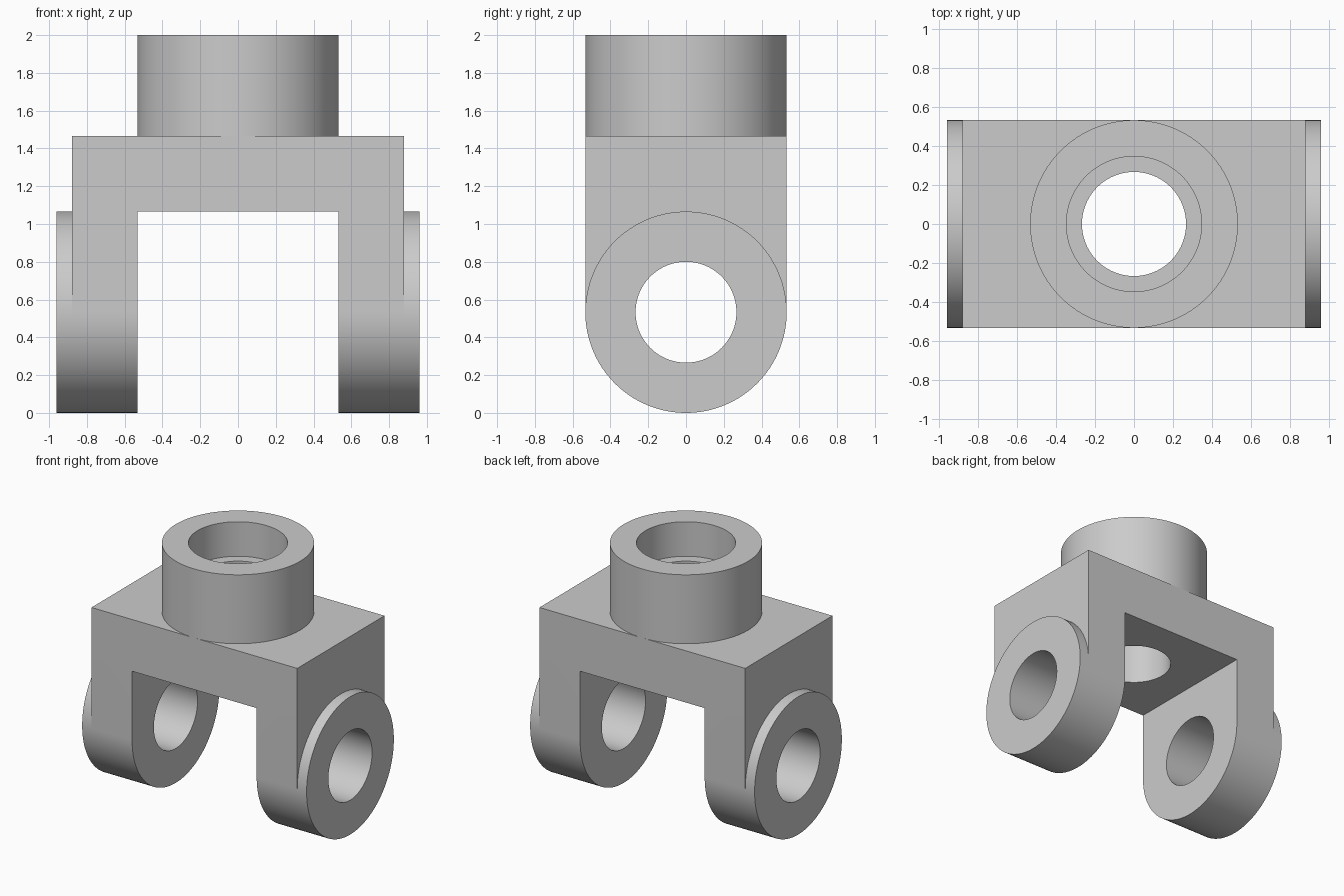
import bpy, bmesh
from math import pi, sin, cos
from mathutils import Matrix, Vector

cube = bpy.data.objects.get("Cube")
if cube:
    bpy.data.objects.remove(cube, do_unlink=True)

R = 0.533        # outer radius, also half the bracket depth
HOLE = 0.267     # through-hole radius
PIVOT = 0.533    # height of the pin holes
SHOULDER = 1.467 # top of the bracket
SEG = 128

steel = bpy.data.materials.new("grey_metal")
steel.use_nodes = True
GREY = (0.6, 0.6, 0.6, 1)
steel.diffuse_color = GREY
steel.node_tree.nodes["Principled BSDF"].inputs["Base Color"].default_value = GREY


def finish(name, bm):
    bmesh.ops.recalc_face_normals(bm, faces=bm.faces)
    mesh = bpy.data.meshes.new(name)
    bm.to_mesh(mesh)
    bm.free()
    mesh.materials.append(steel)
    ob = bpy.data.objects.new(name, mesh)
    bpy.context.collection.objects.link(ob)
    return ob


def prism(name, points, travel):
    """Closed outline swept along a vector."""
    bm = bmesh.new()
    face = bm.faces.new([bm.verts.new(p) for p in points])
    new = bmesh.ops.extrude_face_region(bm, geom=[face], use_keep_orig=True)["geom"]
    bmesh.ops.translate(bm, vec=travel, verts=[g for g in new if isinstance(g, bmesh.types.BMVert)])
    return finish(name, bm)


def lathe(name, profile, matrix=Matrix()):
    """Closed (radius, height) profile turned about z, then placed."""
    bm = bmesh.new()
    verts = [bm.verts.new((r, 0, z)) for r, z in profile]
    edges = [bm.edges.new((verts[i - 1], verts[i])) for i in range(len(verts))]
    bmesh.ops.spin(bm, geom=verts + edges, cent=(0, 0, 0), axis=(0, 0, 1),
                   angle=2 * pi, steps=SEG, use_merge=True)
    bmesh.ops.remove_doubles(bm, verts=bm.verts, dist=1e-5)
    bm.transform(matrix)
    return finish(name, bm)


def drill(name, matrix, depth):
    bm = bmesh.new()
    bmesh.ops.create_cone(bm, cap_ends=True, segments=SEG, radius1=HOLE,
                          radius2=HOLE, depth=depth, matrix=matrix)
    return finish(name, bm)


def smooth(ob):
    bpy.ops.object.select_all(action='DESELECT')
    ob.select_set(True)
    bpy.context.view_layer.objects.active = ob
    bpy.ops.object.shade_smooth_by_angle(angle=0.5)


# Bracket: U-shaped outline, trimmed to round-ended legs and drilled
u_half = [(0.88, -0.1), (0.88, SHOULDER), (-0.88, SHOULDER), (-0.88, -0.1),
          (-R, -0.1), (-R, 1.067), (R, 1.067), (R, -0.1)]
bracket = prism("bracket", [(x, -0.7, z) for x, z in u_half], Vector((0, 1.4, 0)))

arch = [(-1, R, 1.8), (-1, -R, 1.8)]
arch += [(-1, -R * cos(a), PIVOT - R * sin(a))
         for a in (pi * i / (SEG // 2) for i in range(SEG // 2 + 1))]
x_axis = Matrix.Translation((0, 0, PIVOT)) @ Matrix.Rotation(pi / 2, 4, 'Y')
cutters = [
    ('INTERSECT', prism("leg_trim", arch, Vector((2, 0, 0)))),
    ('DIFFERENCE', drill("pin_drill", x_axis, 2.4)),
    ('DIFFERENCE', drill("shaft_drill", Matrix.Translation((0, 0, 1.4)), 1.0)),
]
for operation, cutter in cutters:
    cutter.hide_render = True
    mod = bracket.modifiers.new(cutter.name, 'BOOLEAN')
    mod.operation, mod.object, mod.solver = operation, cutter, 'EXACT'
bpy.context.view_layer.objects.active = bracket
for mod in list(bracket.modifiers):
    bpy.ops.object.modifier_apply(modifier=mod.name)
for _, cutter in cutters:
    bpy.data.objects.remove(cutter, do_unlink=True)
smooth(bracket)

# Socket collar with a stepped bore
smooth(lathe("socket_collar", [(R, SHOULDER), (R, 2), (0.347, 2), (0.347, 1.733),
                               (HOLE, 1.733), (HOLE, SHOULDER)]))

# Raised pin bosses on the outside of each leg
for side, sign in (("left", 1), ("right", -1)):
    place = Matrix.Translation((0, 0, PIVOT)) @ Matrix.Rotation(sign * pi / 2, 4, 'Y')
    smooth(lathe(side + "_pin_boss", [(R, 0.88), (R, 0.96), (HOLE, 0.96), (HOLE, 0.88)], place))
